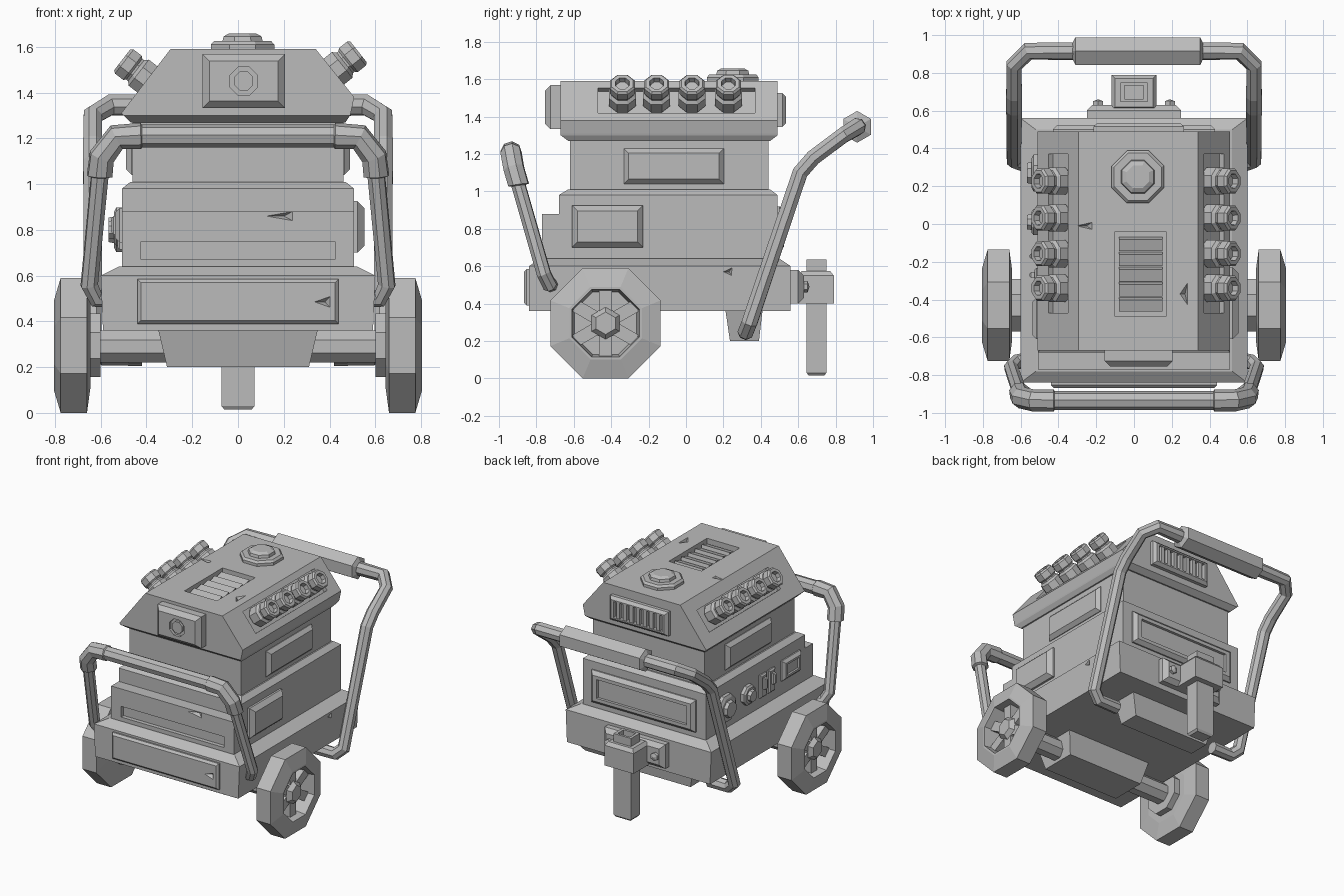
import bpy, bmesh
from math import sin, cos, pi
from mathutils import Vector

if "Cube" in bpy.data.objects:
    bpy.data.objects.remove(bpy.data.objects["Cube"])

grey = bpy.data.materials.new("plain grey")
grey.use_nodes = True
grey.diffuse_color = (0.5, 0.5, 0.5, 1)
grey.node_tree.nodes["Principled BSDF"].inputs["Base Color"].default_value = (0.5, 0.5, 0.5, 1)

FRONT, BACK, UP = (0, -1, 0), (0, 1, 0), (0, 0, 1)


def stack(name, rings):
    """Solid skinned over a list of equal-sized point rings, capped at both ends."""
    bm = bmesh.new()
    loops = [[bm.verts.new(p) for p in ring] for ring in rings]
    n = len(loops[0])
    for a, b in zip(loops, loops[1:]):
        for i in range(n):
            j = (i + 1) % n
            bm.faces.new((a[i], a[j], b[j], b[i]))
    bm.faces.new(loops[0][::-1])
    bm.faces.new(loops[-1])
    bmesh.ops.remove_doubles(bm, verts=bm.verts, dist=1e-5)
    bmesh.ops.recalc_face_normals(bm, faces=bm.faces)
    mesh = bpy.data.meshes.new(name)
    bm.to_mesh(mesh)
    bm.free()
    mesh.materials.append(grey)
    obj = bpy.data.objects.new(name, mesh)
    bpy.context.collection.objects.link(obj)
    return obj


def frame(normal):
    n = Vector(normal).normalized()
    u = Vector(UP).cross(n)
    u = u.normalized() if u.length > 0.01 else Vector((1, 0, 0))
    return u, n.cross(u), n


def loft(name, levels):
    """Rectangles (x0, x1, y0, y1, z) joined from bottom to top."""
    return stack(name, [[(a, c, z), (b, c, z), (b, d, z), (a, d, z)] for a, b, c, d, z in levels])


def panel(name, centre, normal, w, h, depth, bevel=0.0, sink=0.02):
    """Plate standing on a surface, its outer edge bevelled inward."""
    u, v, n = frame(normal)
    c = Vector(centre)
    shape = [(-sink, 0), (depth - bevel, 0), (depth, bevel)] if bevel else [(-sink, 0), (depth, 0)]
    return stack(name, [[c + n * t + u * sx * (w / 2 - i) + v * sy * (h / 2 - i)
                         for sx, sy in ((-1, -1), (1, -1), (1, 1), (-1, 1))] for t, i in shape])


def lathe(name, centre, normal, profile, sides=8, stretch=1.0):
    """Faceted turned part; the profile holds (radius, distance along the axis)."""
    u, v, n = frame(normal)
    angles = [(k + 0.5) * 2 * pi / sides for k in range(sides)]
    return stack(name, [[Vector(centre) + n * t + (u * cos(a) + v * sin(a) * stretch) * max(r, 0.001)
                         for a in angles] for r, t in profile])


def cut(obj, cutter):
    cutter.hide_render = True
    mod = obj.modifiers.new("cut", 'BOOLEAN')
    mod.operation, mod.solver, mod.object = 'DIFFERENCE', 'EXACT', cutter
    bpy.context.view_layer.objects.active = obj
    bpy.ops.object.modifier_apply(modifier=mod.name)
    bpy.data.objects.remove(cutter)


def dent(obj, centre, normal, r, stretch):
    cut(obj, lathe("dent", centre, normal, [(0, -0.03), (r, 0.01), (0, 0.02)], 3, stretch))


def tube(name, half, sides_res=2):
    """Mirrored bent pipe; half holds (x, y, z, radius) from one end to the middle."""
    path = half + [(-x, y, z, r) for x, y, z, r in half[::-1]]
    curve = bpy.data.curves.new(name, 'CURVE')
    curve.dimensions, curve.bevel_depth, curve.bevel_resolution = '3D', 1.0, sides_res
    curve.use_fill_caps = True
    spline = curve.splines.new('POLY')
    spline.points.add(len(path) - 1)
    for p, (x, y, z, r) in zip(spline.points, path):
        p.co, p.radius = (x, y, z, 1), r
    spline.use_smooth = False
    obj = bpy.data.objects.new(name, curve)
    bpy.context.collection.objects.link(obj)
    curve.materials.append(grey)
    bpy.ops.object.select_all(action='DESELECT')
    obj.select_set(True)
    bpy.context.view_layer.objects.active = obj
    bpy.ops.object.convert(target='MESH')
    bpy.context.object.data.shade_flat()


# Stacked body
base = loft("base", [(-.59, .59, -.84, .56, .36), (-.6, .6, -.84, .56, .6), (-.52, .52, -.78, .5, .64)])
dent(base, (.6, .23, .57), (1, 0, 0), .04, .8)
loft("middle_body", [(-.507, .507, -.68, .49, .6), (-.507, .507, -.68, .49, .98),
                     (-.47, .47, -.63, .45, 1.01)])
ledge = loft("front_ledge", [(-.507, .507, -.77, -.6, .6), (-.507, .507, -.77, -.6, .88)])
cut(ledge, panel("slot", (0, -.77, .71), FRONT, .85, .08, .02, sink=.03))
dent(ledge, (.2, -.77, .86), FRONT, .1, .3)
loft("upper_body", [(-.46, .46, -.62, .44, 1.0), (-.46, .46, -.62, .44, 1.3)])
cap = loft("cap", [(-.47, .47, -.63, .45, 1.27), (-.5, .49, -.67, .49, 1.3), (-.51, .493, -.67, .49, 1.31),
                   (-.456, .508, -.67, .49, 1.38), (-.295, .34, -.67, .49, 1.59)])
dent(cap, (.27, -.37, 1.59), UP, .035, 2.5)
dent(cap, (-.25, -.01, 1.59), UP, .07, .4)

# Roof vent with slats
cut(cap, panel("vent_hole", (.035, -.265, 1.59), UP, .27, .45, .02, sink=.05))
for i in range(5):
    panel("roof_vent_slat", (.035, -.425 + i * .08, 1.55), (0, -.3, 1), .23, .065, .025)

# Roof filler cap
lathe("filler_cap", (.02, .25, 1.59), UP,
      [(.15, -.02), (.15, .02), (.135, .035), (.095, .035), (.09, .055), (.065, .068), (0, .068)])

# Sloped trays with rows of threaded sockets
for s, mid, n in ((1, (.422, -.05, 1.486), (.78, 0, .62)), (-1, (-.4, -.05, 1.453), (-.79, 0, .61))):
    cut(cap, panel("tray", mid, n, .84, .17, .02, sink=.03))
    for y in (-.34, -.157, .032, .227):
        lathe("side_socket", (mid[0] - s * .01, y, mid[2]), n,
              [(.06, -.04), (.078, -.01), (.078, .055), (.062, .07), (.062, .08), (.072, .09),
               (.072, .135), (.062, .147), (.04, .147), (.036, .115), (0, .115)])

# Front lamp box with octagonal rim
lamp = panel("front_lamp", (.025, -.67, 1.45), FRONT, .36, .235, .085, .03)
cut(lamp, lathe("lamp_hole", (.025, -.755, 1.45), FRONT, [(.066, -.02), (.066, .02)]))
lathe("lamp_lens", (.025, -.755, 1.45), FRONT, [(.045, -.03), (.045, -.002), (0, -.002)])

# Rear grille
grille = panel("rear_grille", (.025, .49, 1.435), BACK, .48, .18, .045, .02)
cut(grille, panel("grille_hole", (.025, .535, 1.435), BACK, .4, .12, .02, sink=.03))
for i in range(7):
    panel("grille_bar", (-.14 + i * .055, .505, 1.435), BACK, .028, .12, .025)

# Raised panels
nose = panel("front_panel", (0, -.84, .487), FRONT, .88, .195, .027, .015)
dent(nose, (.38, -.867, .485), FRONT, .06, .6)
rear = panel("rear_panel", (0, .49, .8), BACK, .86, .24, .035, .025)
cut(rear, panel("rear_recess", (0, .525, .8), BACK, .74, .14, .02, sink=.02))
for s in (-1, 1):
    panel("upper_side_panel", (s * .46, -.065, 1.135), (s, 0, 0), .535, .19, .03, .025)
panel("left_access_panel", (.507, -.42, .813), (1, 0, 0), .38, .225, .045, .03)

# Control side: dials, switches and small plate
for y, r in ((.27, .105), (.01, .075)):
    lathe("dial", (-.507, y, .8), (-1, 0, 0),
          [(r, -.02), (r, .025), (r * .8, .035), (r * .6, .035), (r * .55, .06), (0, .06)])
for y in (-.17, -.27):
    panel("switch_plate", (-.507, y, .8), (-1, 0, 0), .075, .17, .02, .01)
    panel("switch_lever", (-.527, y, .82), (-1, 0, 0), .03, .08, .025, .008)
plate = panel("right_small_panel", (-.507, -.5, .82), (-1, 0, 0), .22, .15, .03, .02)
cut(plate, panel("plate_recess", (-.537, -.5, .82), (-1, 0, 0), .14, .08, .02, sink=.015))

# Undercarriage
loft("axle_block", [(-.31, .31, -.56, -.3, .2), (-.35, .35, -.6, -.26, .37)])
loft("rear_foot", [(-.31, .31, .235, .39, .2), (-.35, .35, .21, .41, .37)])
lathe("axle", (0, -.43, .29), (1, 0, 0), [(.076, -.66), (.076, .66)])

# Wheels
for s in (-1, 1):
    hub = (0, -.43, .295)
    side = (s, 0, 0)
    lathe("wheel_bearing", hub, side, [(.15, .6), (.15, .66)])
    lathe("wheel", hub, side, [(0, .645), (.2, .645), (.319, .66), (.319, .775), (.21, .805),
                               (.195, .805), (.18, .69), (0, .69)])
    lathe("wheel_hub", hub, side, [(.09, .68), (.09, .75), (.06, .785), (0, .785)], 6)
    for k in range(6):
        a = pi / 6 + k * pi / 3
        panel("wheel_spoke", (s * .72, -.43 + .06 * cos(a), .295 + .06 * sin(a)),
              (0, cos(a), sin(a)), .07, .068, .125)

# Front guard bar and rear push handle
tube("front_guard", [(.57, -.72, .5, .04), (.62, -.73, .5, .04), (.65, -.76, .56, .04),
                     (.605, -.895, 1.03, .04), (.605, -.895, 1.035, .058), (.595, -.92, 1.12, .058),
                     (.53, -.935, 1.205, .058), (.425, -.935, 1.21, .058), (.42, -.935, 1.21, .05)])
tube("push_handle", [(.42, .32, .25, .045), (.58, .32, .25, .045), (.635, .34, .3, .045),
                     (.635, .61, 1.1, .045), (.635, .68, 1.18, .045), (.635, .84, 1.3, .045),
                     (.56, .915, 1.345, .048), (.4, .915, 1.345, .048)])
lathe("handle_grip", (.02, .915, 1.345), (1, 0, 0),
      [(.05, -.345), (.085, -.33), (.085, .33), (.05, .345)], 6)

# Rear hitch with drop leg
panel("hitch_flange", (0, .56, .49), BACK, .5, .18, .07, .03)
loft("hitch_block", [(-.12, .12, .6, .79, .4), (-.12, .12, .6, .79, .55), (-.1, .1, .62, .77, .575)])
leg = loft("drop_leg", [(-.06, .06, .655, .74, .015), (-.072, .072, .645, .75, .03), (-.072, .072, .645, .75, .635)])
cut(leg, panel("leg_hole", (0, .698, .635), UP, .1, .07, .02, sink=.04))
for s in (-1, 1):
    lathe("hitch_bolt", (s * .19, .63, .49), BACK, [(.03, -.01), (.03, .02), (0, .03)], 6)
